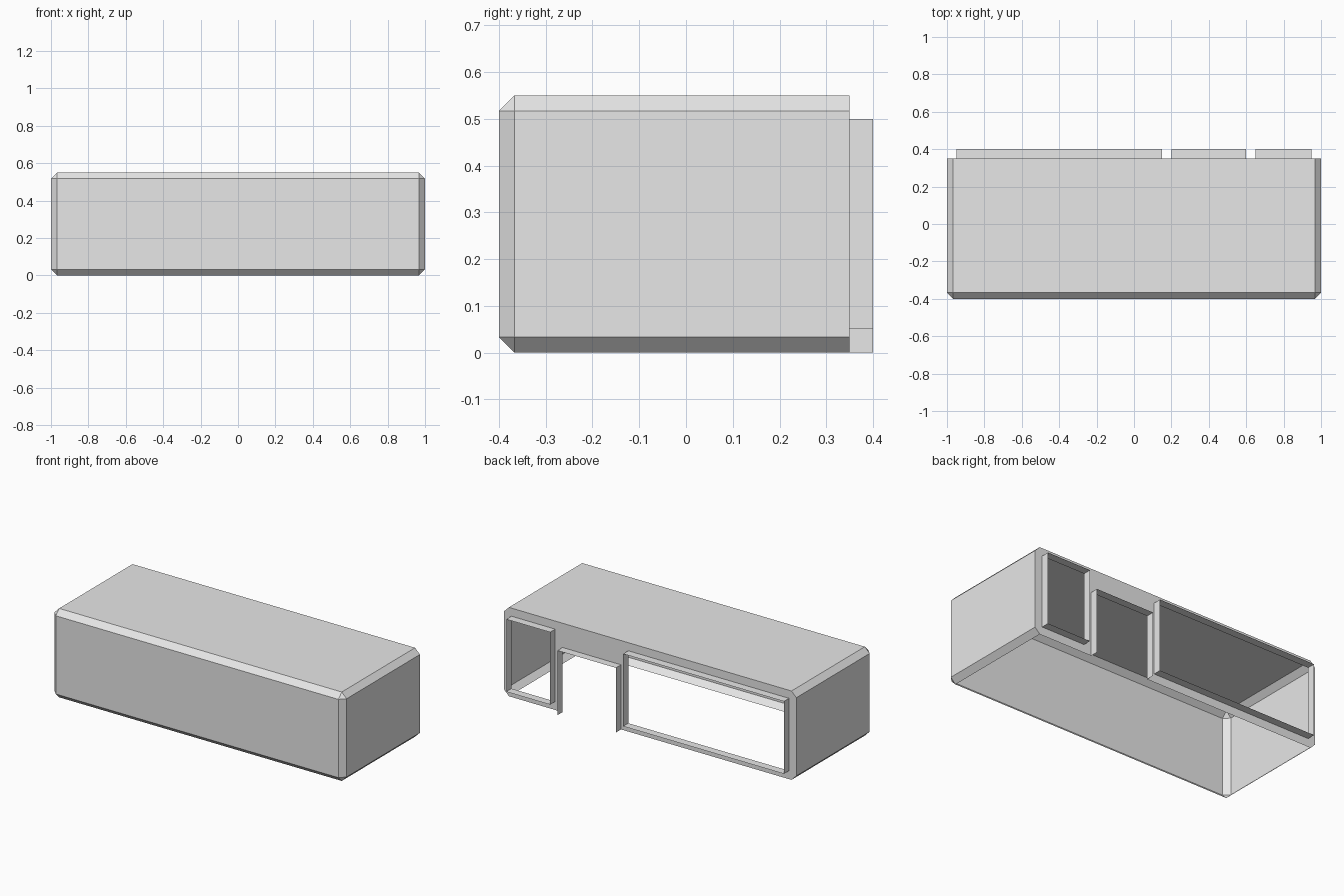
import bpy, bmesh
from mathutils import Vector

cube = bpy.data.objects.get("Cube")
if cube:
    bpy.data.objects.remove(cube, do_unlink=True)

FRONT, BACK, HEIGHT, CHAMFER = -0.4, 0.35, 0.55, 0.033
RIM = 0.05
SILL, LINTEL = 0.052, 0.5
# Openings in the back wall: x min, x max, z min, z max
OPENINGS = [(-0.95, 0.15, SILL, LINTEL),   # wide window
            (0.2, 0.6, 0.0, 0.4),          # doorway
            (0.65, 0.95, SILL, LINTEL)]    # narrow window

mat = bpy.data.materials.new("plain grey")
mat.use_nodes = True
grey = (0.8, 0.8, 0.8, 1)
mat.diffuse_color = grey
mat.node_tree.nodes["Principled BSDF"].inputs["Base Color"].default_value = grey

bm = bmesh.new()

# Box with every edge chamfered except those around the back
bmesh.ops.create_cube(bm, size=1)
for v in bm.verts:
    v.co = Vector((v.co.x * 2,
                   BACK if v.co.y > 0 else FRONT,
                   HEIGHT if v.co.z > 0 else 0))
soft = [e for e in bm.edges if not all(v.co.y > 0 for v in e.verts)]
bmesh.ops.bevel(bm, geom=soft, offset=CHAMFER, offset_type='OFFSET',
                segments=1, profile=0.5, affect='EDGES')
bm.normal_update()

# Open floor
floor = [f for f in bm.faces if f.normal.z < -0.99]
bmesh.ops.delete(bm, geom=floor, context='FACES')


def back_faces():
    return [f for f in bm.faces if f.normal.y > 0.99]


def cut_back(point, normal):
    faces = back_faces()
    geom = set(faces)
    for f in faces:
        geom.update(f.edges)
        geom.update(f.verts)
    bmesh.ops.bisect_plane(bm, geom=list(geom), dist=1e-5,
                           plane_co=point, plane_no=normal)
    bm.normal_update()


# Score the back wall along the sides of the openings
for x in sorted({x for o in OPENINGS for x in o[:2]}):
    cut_back((x, 0, 0), (1, 0, 0))
for z in sorted({z for o in OPENINGS for z in o[2:] if z > 0}):
    cut_back((0, 0, z), (0, 0, 1))


def in_opening(face):
    c = face.calc_center_median()
    return any(a < c.x < b and lo < c.z < hi for a, b, lo, hi in OPENINGS)


# Remove the openings and pull their borders out as thin rims
holes = {f for f in back_faces() if in_opening(f)}
border = {e for f in holes for e in f.edges
          if any(n not in holes for n in e.link_faces)}
bmesh.ops.delete(bm, geom=list(holes), context='FACES')
new = bmesh.ops.extrude_edge_only(bm, edges=list(border))["geom"]
bmesh.ops.translate(bm, vec=(0, RIM, 0),
                    verts=[g for g in new if isinstance(g, bmesh.types.BMVert)])

# Merge the leftover scoring so the wall stays clean
bmesh.ops.dissolve_limit(bm, angle_limit=0.01, verts=bm.verts, edges=bm.edges)
bmesh.ops.recalc_face_normals(bm, faces=bm.faces)

mesh = bpy.data.meshes.new("building_shell")
bm.to_mesh(mesh)
bm.free()
mesh.materials.append(mat)
shell = bpy.data.objects.new("building_shell", mesh)
bpy.context.collection.objects.link(shell)
